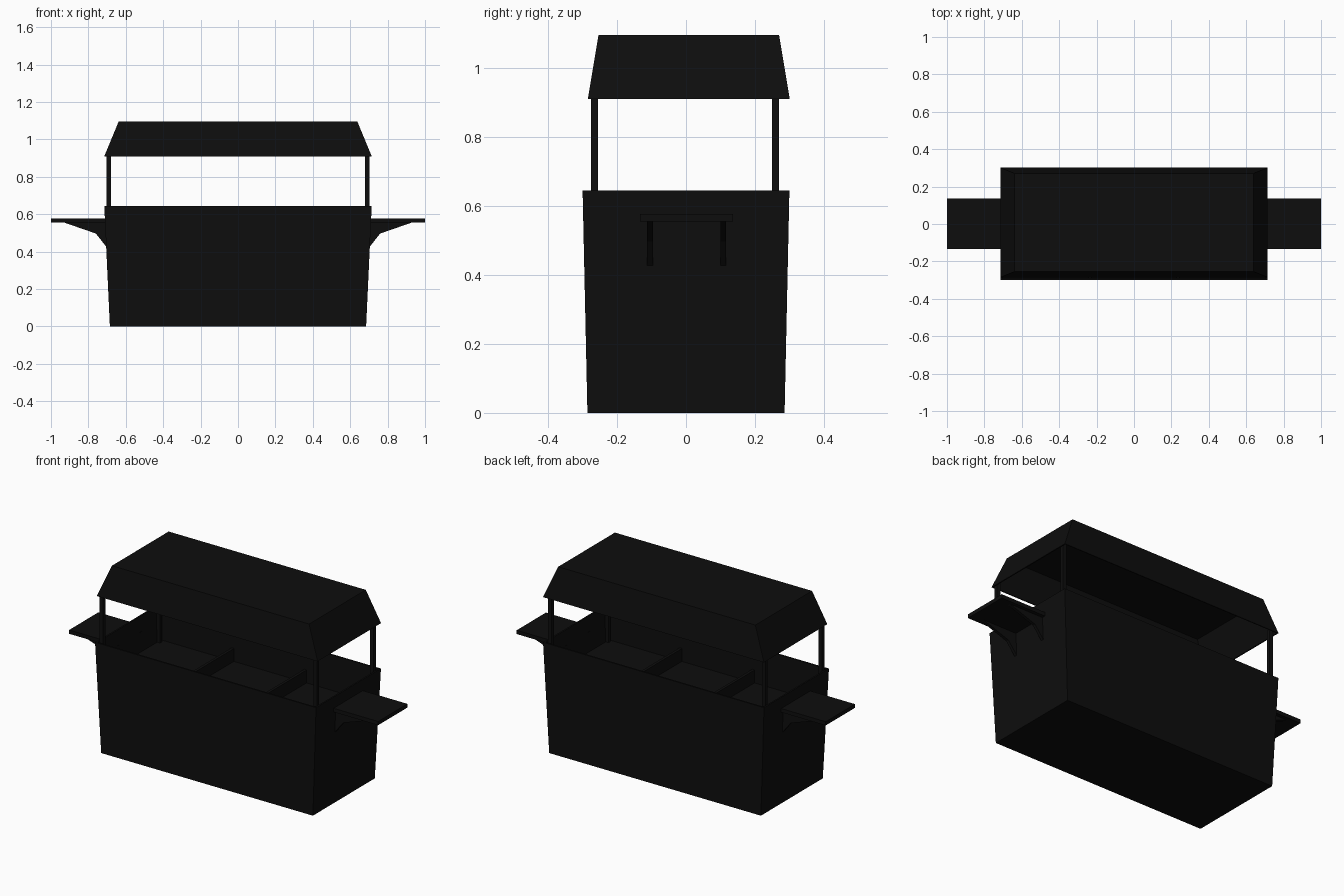
import bpy, bmesh

if "Cube" in bpy.data.objects:
    bpy.data.objects.remove(bpy.data.objects["Cube"])

mat = bpy.data.materials.new("near_black")
mat.diffuse_color = (0.0042, 0.0042, 0.0042, 1)
mat.use_nodes = True
mat.node_tree.nodes["Principled BSDF"].inputs["Base Color"].default_value = mat.diffuse_color


def finish(name, bm):
    bmesh.ops.recalc_face_normals(bm, faces=bm.faces[:])
    me = bpy.data.meshes.new(name)
    bm.to_mesh(me)
    bm.free()
    me.materials.append(mat)
    ob = bpy.data.objects.new(name, me)
    bpy.context.collection.objects.link(ob)
    return ob


def loft(name, rings, yc=0.0):
    """Closed skin through rectangular rings (half x, half y, z)."""
    bm = bmesh.new()
    loops = [[bm.verts.new((sx * hx, yc + sy * hy, z))
              for sx, sy in ((-1, -1), (1, -1), (1, 1), (-1, 1))]
             for hx, hy, z in rings]
    for a, b in zip(loops, loops[1:]):
        for i in range(4):
            j = (i + 1) % 4
            bm.faces.new((a[i], a[j], b[j], b[i]))
    bm.faces.new(loops[0][::-1])
    bm.faces.new(loops[-1])
    return finish(name, bm)


def box(name, x0, x1, y0, y1, z0, z1):
    bm = bmesh.new()
    bmesh.ops.create_cube(bm, size=1)
    for v in bm.verts:
        v.co = (x1 if v.co.x > 0 else x0, y1 if v.co.y > 0 else y0,
                z1 if v.co.z > 0 else z0)
    return finish(name, bm)


def plate(name, profile, y0, y1):
    """Prism of an x-z profile running along y."""
    bm = bmesh.new()
    a = [bm.verts.new((x, y0, z)) for x, z in profile]
    b = [bm.verts.new((x, y1, z)) for x, z in profile]
    bm.faces.new(a)
    bm.faces.new(b[::-1])
    for i in range(len(a)):
        j = (i + 1) % len(a)
        bm.faces.new((a[i], b[i], b[j], a[j]))
    return finish(name, bm)


# Tapered counter with a sunken tray in the top
loft("counter_body", [(0.685, 0.286, 0), (0.715, 0.3, 0.645),
                      (0.706, 0.291, 0.645), (0.698, 0.286, 0.44)])

# Tray dividers
for x in (-0.235, 0.235):
    box("tray_divider", x - 0.008, x + 0.008, -0.289, 0.289, 0.435, 0.515)

# Hollow canopy
loft("canopy", [(0.638, 0.262, 1.096), (0.715, 0.293, 0.91),
                (0.708, 0.287, 0.91), (0.634, 0.257, 1.086)], yc=0.008)

for s in (-1, 1):
    # Corner posts
    for y in (-0.265, 0.26):
        box("canopy_post", min(s * 0.68, s * 0.703), max(s * 0.68, s * 0.703),
            y - 0.01, y + 0.01, 0.435, 0.935)
    # Side shelf
    box("side_shelf", min(s * 0.708, s), max(s * 0.708, s),
        -0.133, 0.137, 0.555, 0.577)
    # Shelf brackets
    for y in (-0.104, 0.108):
        prof = [(0.70, 0.556), (0.93, 0.556), (0.76, 0.497), (0.703, 0.425)]
        plate("shelf_bracket", [(s * x, z) for x, z in prof],
              y - 0.0085, y + 0.0085)
